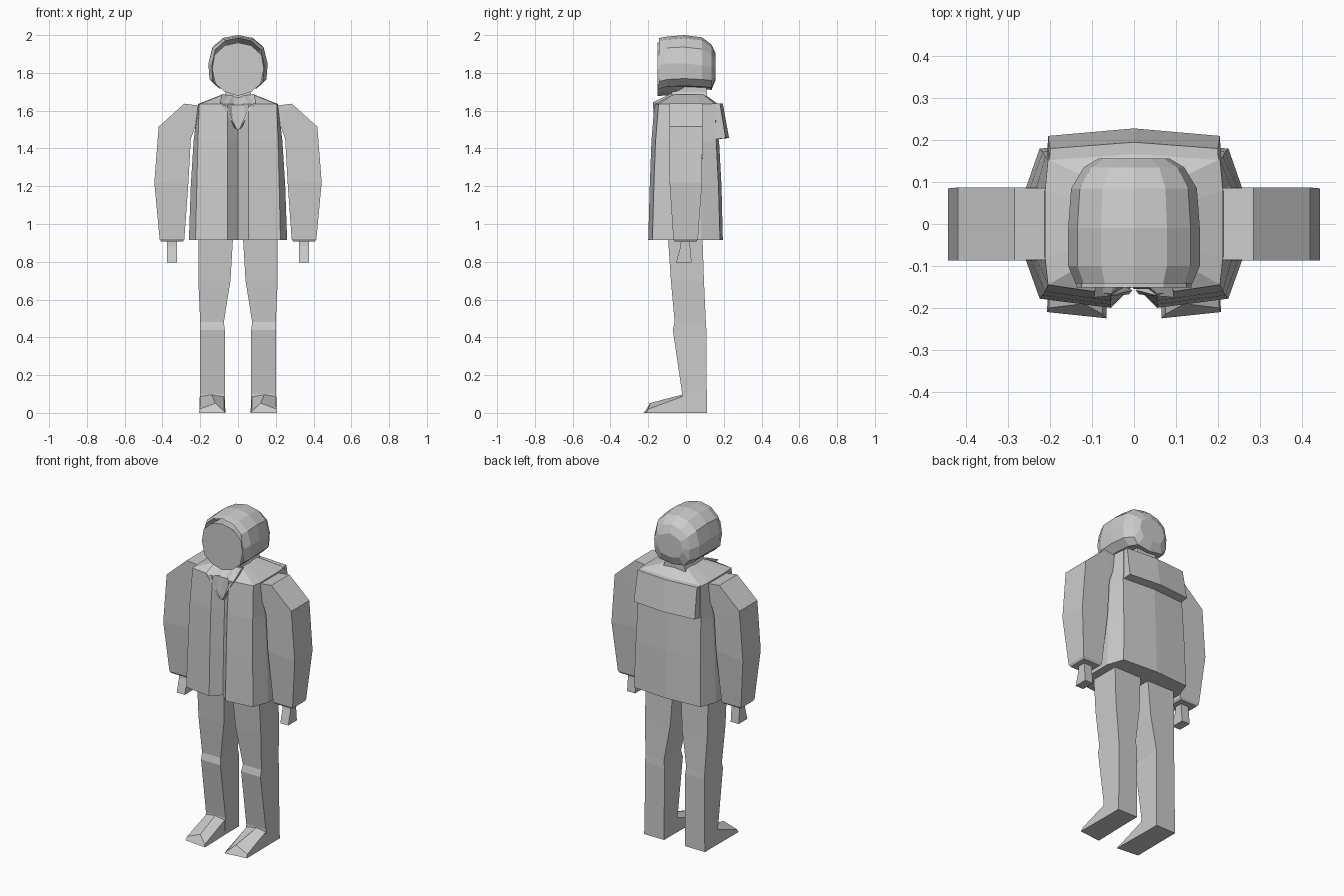
import bpy, bmesh

grey = bpy.data.materials.new("light grey")
grey.diffuse_color = (0.6, 0.6, 0.6, 1)


def finish(name, bm):
    bmesh.ops.recalc_face_normals(bm, faces=bm.faces)
    mesh = bpy.data.meshes.new(name)
    bm.to_mesh(mesh)
    bm.free()
    mesh.materials.append(grey)
    obj = bpy.data.objects.new(name, mesh)
    bpy.context.collection.objects.link(obj)
    return obj


def loft(name, rings, mirror=False):
    """Skin a list of equal rings, cap both ends; optionally add the left-hand copy."""
    for side in ((1, -1) if mirror else (1,)):
        bm = bmesh.new()
        loops = [[bm.verts.new((x * side, y, z)) for x, y, z in ring] for ring in rings]
        n = len(loops[0])
        for a, b in zip(loops, loops[1:]):
            for i in range(n):
                j = (i + 1) % n
                bm.faces.new((a[i], a[j], b[j], b[i]))
        bm.faces.new(loops[0])
        bm.faces.new(loops[-1])
        label = name if not mirror else ("right_" if side > 0 else "left_") + name
        finish(label, bm)


def box_ring(z, x0, x1, y0, y1):
    return [(x0, y0, z), (x1, y0, z), (x1, y1, z), (x0, y1, z)]


def symmetric(half):
    """Close a half outline (first and last points on x = 0) by mirroring it."""
    return half + [(-x, y, z) for x, y, z in half[-2:0:-1]]


# Trouser legs
loft("leg", [
    box_ring(0.00, 0.07, 0.205, -0.03, 0.11),
    box_ring(0.10, 0.07, 0.202, -0.02, 0.11),
    box_ring(0.44, 0.07, 0.20, -0.07, 0.108),
    box_ring(0.48, 0.075, 0.20, -0.06, 0.105),
    box_ring(0.70, 0.04, 0.21, -0.08, 0.095),
    box_ring(1.00, 0.022, 0.21, -0.10, 0.085),
], True)

# Shoes, with a ridge running down to a wedge toe
loft("shoe", [
    [(0.07, 0.0, 0), (0.205, 0.0, 0), (0.20, -0.01, 0.09), (0.14, -0.015, 0.098), (0.075, -0.01, 0.09)],
    [(0.065, -0.225, 0), (0.207, -0.21, 0), (0.203, -0.20, 0.02), (0.12, -0.19, 0.052), (0.075, -0.215, 0.01)],
], True)


# Coat, folded inwards along the front opening
def coat_ring(z, front, groove, corner, side, back_corner, back):
    return symmetric([(0, groove, z), (0.055, front, z), (corner, front + 0.022, z),
                      (side, -0.08, z), (side, 0.08, z), (corner, back_corner, z), (0, back, z)])


loft("coat", [
    coat_ring(0.915, -0.20, -0.145, 0.225, 0.26, 0.18, 0.195),
    coat_ring(1.20, -0.192, -0.14, 0.218, 0.25, 0.172, 0.188),
    coat_ring(1.44, -0.183, -0.13, 0.212, 0.235, 0.16, 0.175),
    coat_ring(1.635, -0.167, -0.12, 0.205, 0.212, 0.155, 0.17),
    symmetric([(0, -0.075, 1.66), (0.03, -0.08, 1.68), (0.075, -0.07, 1.685), (0.085, -0.04, 1.685),
               (0.085, 0.04, 1.685), (0.07, 0.09, 1.685), (0, 0.10, 1.685)]),
])

# Back cape flap
loft("back_cape", [
    symmetric([(0, 0.06, 1.44), (0.21, 0.08, 1.44), (0.205, 0.21, 1.455), (0, 0.228, 1.455)]),
    symmetric([(0, 0.06, 1.64), (0.205, 0.08, 1.637), (0.20, 0.18, 1.637), (0, 0.195, 1.637)]),
])

# Shirt wedge filling the neck opening, and lapels
loft("shirt", [
    symmetric([(0, -0.155, 1.50), (0.005, -0.15, 1.50), (0, -0.10, 1.50)]),
    symmetric([(0, -0.14, 1.63), (0.065, -0.155, 1.63), (0, -0.08, 1.63)]),
    symmetric([(0, -0.08, 1.67), (0.05, -0.085, 1.675), (0, -0.05, 1.67)]),
])
loft("lapel", [
    [(0.004, -0.158, 1.50), (0.012, -0.168, 1.51), (0.02, -0.15, 1.51)],
    [(0.06, -0.172, 1.62), (0.095, -0.175, 1.645), (0.09, -0.14, 1.64)],
    [(0.055, -0.085, 1.68), (0.085, -0.08, 1.69), (0.085, -0.05, 1.68)],
], True)


# Sleeves: rings swing from the shoulder down to the cuff
def sleeve_ring(inner, outer, y0, y1):
    return [(inner[0], y0, inner[1]), (outer[0], y0, outer[1]),
            (outer[0], y1, outer[1]), (inner[0], y1, inner[1])]


loft("sleeve", [
    sleeve_ring((0.19, 1.44), (0.19, 1.625), -0.085, 0.085),
    sleeve_ring((0.225, 1.52), (0.285, 1.637), -0.087, 0.087),
    sleeve_ring((0.25, 1.45), (0.42, 1.515), -0.087, 0.087),
    sleeve_ring((0.262, 1.23), (0.443, 1.22), -0.087, 0.085),
    sleeve_ring((0.284, 0.92), (0.415, 0.92), -0.067, 0.063),
    sleeve_ring((0.292, 0.908), (0.407, 0.908), -0.06, 0.056),
], True)

# Hands, flared towards the fingers
loft("hand", [
    box_ring(0.795, 0.322, 0.376, -0.053, 0.03),
    box_ring(0.88, 0.322, 0.376, -0.03, 0.022),
    box_ring(0.93, 0.322, 0.376, -0.025, 0.02),
], True)

# Neck
loft("neck", [
    box_ring(1.64, -0.085, 0.085, -0.08, 0.11),
    box_ring(1.70, -0.065, 0.065, -0.075, 0.11),
    box_ring(1.78, -0.065, 0.065, -0.075, 0.10),
])


# Face: flat polygon with a pointed chin, extruded back into the hair
def face_ring(y, s):
    half = [(0, 1.678), (0.07, 1.70), (0.12, 1.742), (0.137, 1.82), (0.125, 1.895), (0.07, 1.945), (0, 1.96)]
    return symmetric([(x * s, y, 1.82 + (z - 1.82) * s) for x, z in half])


loft("face", [face_ring(-0.152, 1), face_ring(-0.05, 0.97), face_ring(0.02, 0.75)])


# Hair: faceted helmet of rings from the fringe to the flat patch at the back
def hair_ring(y, w, low, mid, top):
    return symmetric([(0, y, low), (w * 0.7, y, low + 0.012), (w * 0.96, y, low + 0.05), (w, y, mid),
                      (w * 0.86, y, mid + (top - mid) * 0.58), (w * 0.5, y, top - 0.015), (0, y, top)])


loft("hair", [
    hair_ring(-0.05, 0.12, 1.74, 1.83, 1.95),
    hair_ring(-0.142, 0.139, 1.705, 1.84, 1.985),
    hair_ring(-0.10, 0.157, 1.715, 1.85, 1.992),
    hair_ring(-0.01, 0.157, 1.72, 1.85, 2.0),
    hair_ring(0.085, 0.15, 1.715, 1.84, 1.988),
    hair_ring(0.135, 0.12, 1.71, 1.83, 1.95),
    hair_ring(0.156, 0.085, 1.76, 1.83, 1.905),
])
